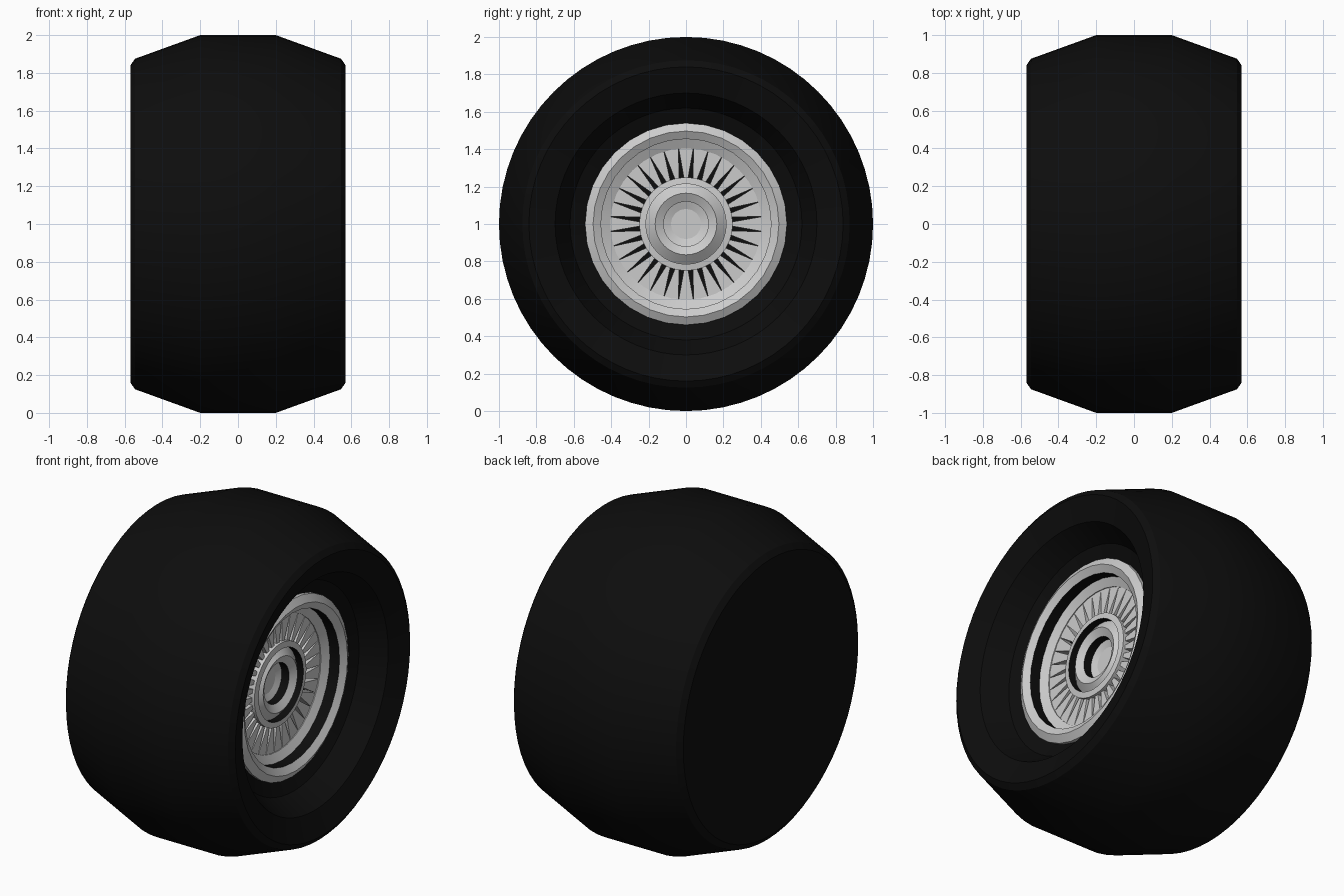
import bpy, bmesh
from math import cos, sin, tan, pi, radians

if "Cube" in bpy.data.objects:
    bpy.data.objects.remove(bpy.data.objects["Cube"])

black = bpy.data.materials.new("rubber_black")
black.diffuse_color = (0.004, 0.004, 0.004, 1)
black.use_nodes = True
black.node_tree.nodes["Principled BSDF"].inputs["Base Color"].default_value = black.diffuse_color


def finish(bm, name, mat=None, smooth=30):
    me = bpy.data.meshes.new(name)
    bm.to_mesh(me)
    bm.free()
    ob = bpy.data.objects.new(name, me)
    bpy.context.collection.objects.link(ob)
    ob.location.z = 1
    if mat:
        me.materials.append(mat)
    if smooth:
        bpy.ops.object.select_all(action='DESELECT')
        ob.select_set(True)
        bpy.context.view_layer.objects.active = ob
        bpy.ops.object.shade_smooth_by_angle(angle=radians(smooth))
    return ob


def lathe(name, profile, n, mat=None, smooth=20):
    """Spin (x, radius) points about the x axis; radius 0 closes with a point."""
    bm = bmesh.new()
    rings = []
    for x, r in profile:
        if r == 0:
            rings.append([bm.verts.new((x, 0, 0))] * n)
        else:
            rings.append([bm.verts.new((x, r * cos(2 * pi * j / n), r * sin(2 * pi * j / n)))
                          for j in range(n)])
    for a, b in zip(rings, rings[1:]):
        for j in range(n):
            k = (j + 1) % n
            bm.faces.new(list(dict.fromkeys((a[j], a[k], b[k], b[j]))))
    return finish(bm, name, mat, smooth)


# Tyre: closed flat on the left, dished on the right, with dark backing behind the rim
lathe("tyre", [(-.57, 0), (-.57, .84), (-.545, .875), (-.20, 1), (.20, 1), (.545, .875),
               (.57, .84), (.52, .70), (.38, .62), (.34, .53), (.19, .46), (.19, 0)], 64, black)

# Rim lip and the dished ring around the spokes
lathe("rim_lip", [(.33, .54), (.365, .54), (.39, .497), (.365, .455)], 32)
lathe("rim_wall", [(.365, .455), (.30, .455)], 32, black)
lathe("rim_dish", [(.30, .455), (.275, .405), (.20, .405)], 32)

# Hub: collar, recessed ring and sunken cap
lathe("hub_collar", [(.19, .25), (.285, .25), (.29, .215)], 32)
lathe("hub_collar_wall", [(.29, .215), (.245, .215)], 32, black)
lathe("hub_ring", [(.245, .215), (.285, .165), (.26, .12)], 32)
lathe("hub_ring_wall", [(.26, .12), (.21, .12)], 32, black)
lathe("hub_cap", [(.21, .12), (.195, .08), (.195, 0)], 32)

# Spokes: tapered blades, narrow at the hub and touching at the dish
count = 32
bm = bmesh.new()
r0, r1 = .245, .408
w0, w1 = .011, .405 * tan(pi / count)
for i in range(count):
    a = 2 * pi * i / count
    corners = [(r0, -w0), (r1, -w1), (r1, w1), (r0, w0)]
    front, back = [[bm.verts.new((x, r * cos(a) - t * sin(a), r * sin(a) + t * cos(a)))
                    for r, t in corners] for x in (.27, .20)]
    bm.faces.new(front)
    bm.faces.new(back[::-1])
    for j in range(4):
        k = (j + 1) % 4
        bm.faces.new((front[k], front[j], back[j], back[k]))
finish(bm, "spokes", smooth=0)
